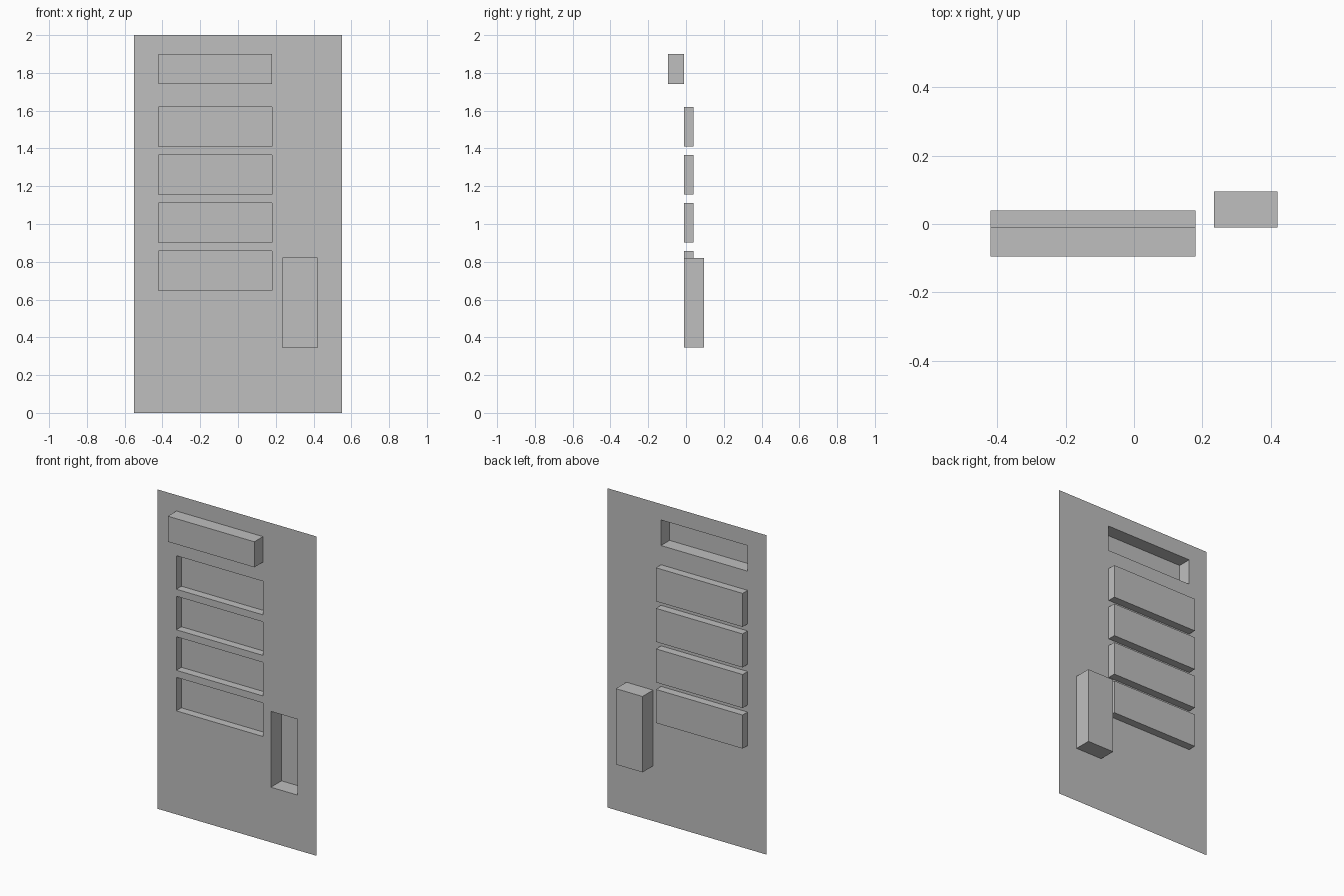
import bpy
import bmesh

if "Cube" in bpy.data.objects:
    bpy.data.objects.remove(bpy.data.objects["Cube"])

SHEET_Y = -0.01

# Pressed pockets: x0, x1, z0, z1, y of the pocket floor
pockets = [(-0.42, 0.18, 1.74, 1.90, -0.095),   # raised slot towards the front
           (0.235, 0.42, 0.345, 0.82, 0.095)]   # deep upright pocket
pockets += [(-0.42, 0.18, z, z + 0.21, 0.04)    # row of shallow trays
            for z in (0.648, 0.902, 1.156, 1.41)]

bm = bmesh.new()


def face(points):
    bm.faces.new([bm.verts.new(p) for p in points])


def rim(x0, x1, z0, z1, y):
    return [(x0, y, z0), (x1, y, z0), (x1, y, z1), (x0, y, z1)]


# Flat sheet, divided along the pocket edges, with openings left out
xs = sorted({-0.55, 0.55} | {x for p in pockets for x in p[:2]})
zs = sorted({0.0, 2.0} | {z for p in pockets for z in p[2:4]})
for x0, x1 in zip(xs, xs[1:]):
    for z0, z1 in zip(zs, zs[1:]):
        cx, cz = (x0 + x1) / 2, (z0 + z1) / 2
        if not any(p[0] < cx < p[1] and p[2] < cz < p[3] for p in pockets):
            face(rim(x0, x1, z0, z1, SHEET_Y))

# Pocket walls and floors
for x0, x1, z0, z1, depth in pockets:
    outer = rim(x0, x1, z0, z1, SHEET_Y)
    inner = rim(x0, x1, z0, z1, depth)
    face(inner)
    for i in range(4):
        j = (i + 1) % 4
        face([outer[i], outer[j], inner[j], inner[i]])

bmesh.ops.remove_doubles(bm, verts=bm.verts, dist=0.0001)

mesh = bpy.data.meshes.new("pressed_panel")
bm.to_mesh(mesh)
bm.free()

grey = bpy.data.materials.new("plain grey")
grey.diffuse_color = (0.52, 0.52, 0.52, 1)
grey.use_nodes = True
grey.node_tree.nodes["Principled BSDF"].inputs["Base Color"].default_value = grey.diffuse_color
mesh.materials.append(grey)
panel = bpy.data.objects.new("pressed_panel", mesh)
bpy.context.collection.objects.link(panel)
